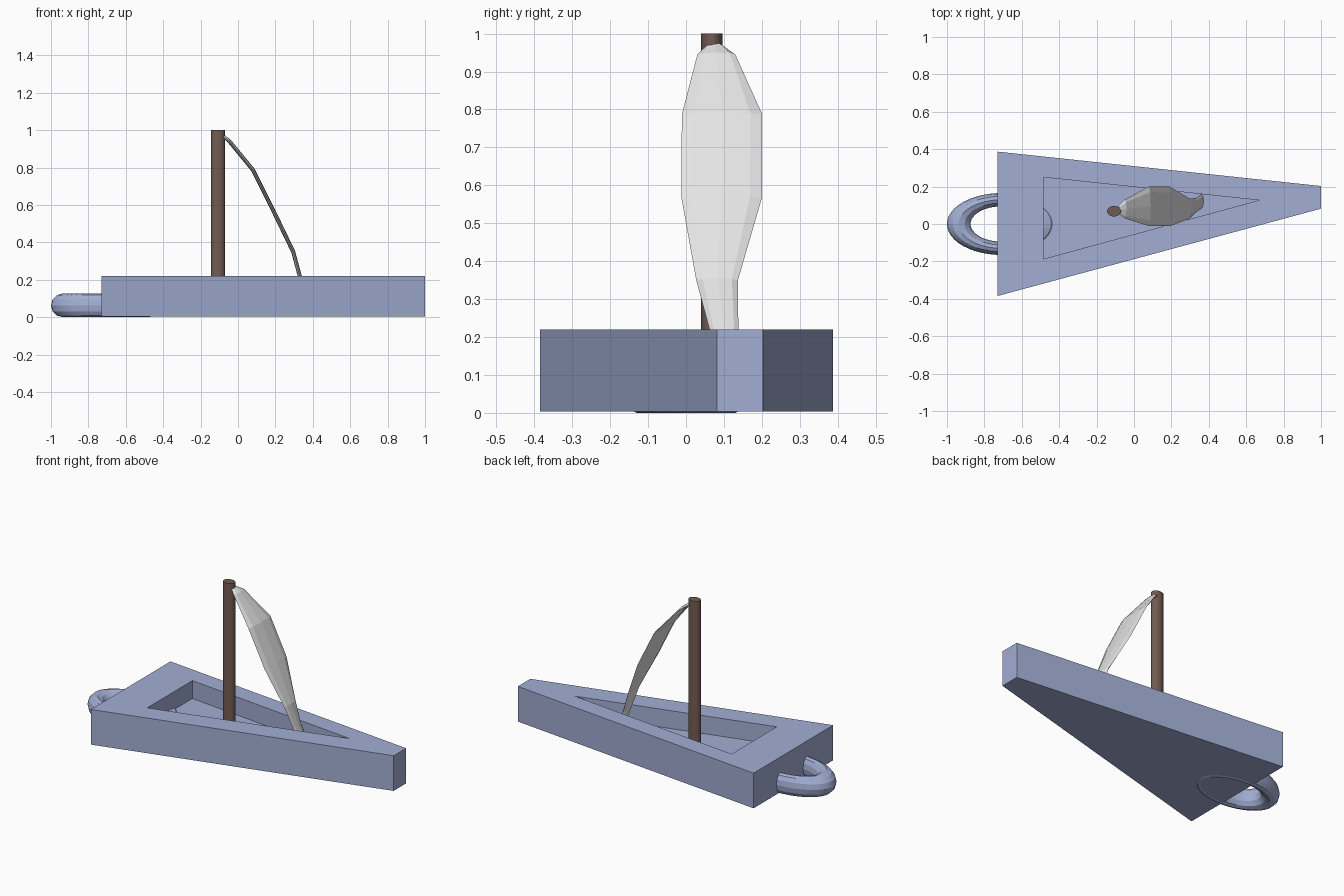
import bpy
import bmesh
from math import radians, cos, sin, tau

cube = bpy.data.objects.get("Cube")
if cube:
    bpy.data.objects.remove(cube, do_unlink=True)


def material(name, rgb):
    mat = bpy.data.materials.new(name)
    mat.use_nodes = True
    mat.diffuse_color = (*rgb, 1)
    mat.node_tree.nodes["Principled BSDF"].inputs["Base Color"].default_value = (*rgb, 1)
    return mat


blue = material("hull blue", (0.36, 0.42, 0.65))
brown = material("mast brown", (0.17, 0.105, 0.085))
white = material("sail white", (0.78, 0.78, 0.78))


def finish(name, bm, mat):
    bmesh.ops.recalc_face_normals(bm, faces=bm.faces)
    mesh = bpy.data.meshes.new(name)
    bm.to_mesh(mesh)
    bm.free()
    mesh.materials.append(mat)
    obj = bpy.data.objects.new(name, mesh)
    bpy.context.collection.objects.link(obj)
    return obj


def ring(bm, points, z):
    return [bm.verts.new((x, y, z)) for x, y in points]


def bridge(bm, a, b):
    for i in range(len(a)):
        j = (i + 1) % len(a)
        bm.faces.new((a[i], a[j], b[j], b[i]))


# Wedge hull with a triangular well
BOTTOM, FLOOR, DECK = 0.004, 0.11, 0.22
outline = [(-0.73, -0.385), (1, 0.082), (1, 0.203), (-0.73, 0.387)]
well = [(-0.485, -0.187), (0.668, 0.127), (-0.485, 0.25)]
bm = bmesh.new()
base = ring(bm, outline, BOTTOM)
rim = ring(bm, outline, DECK)
lip = ring(bm, well, DECK)
floor = ring(bm, well, FLOOR)
bm.faces.new(base)
bm.faces.new(floor)
bridge(bm, base, rim)
bridge(bm, lip, floor)
bm.faces.new((rim[0], rim[1], lip[1], lip[0]))
bm.faces.new((rim[1], rim[2], lip[1]))
bm.faces.new((rim[2], rim[3], lip[2], lip[1]))
bm.faces.new((rim[3], rim[0], lip[0], lip[2]))
finish("hull", bm, blue)

# Oval tow ring through the stern
bpy.ops.mesh.primitive_torus_add(major_radius=0.23, minor_radius=0.063,
                                 major_segments=48, minor_segments=12,
                                 location=(-0.707, 0, 0.063))
tow_ring = bpy.context.object
tow_ring.name = "tow_ring"
tow_ring.scale.y = 0.565
tow_ring.data.materials.append(blue)

# Oval mast
bpy.ops.mesh.primitive_cylinder_add(vertices=32, radius=1, depth=0.9,
                                    location=(-0.107, 0.068, 0.55))
mast = bpy.context.object
mast.name = "mast"
mast.scale = (0.037, 0.028, 1)
mast.data.materials.append(brown)
bpy.ops.object.shade_smooth_by_angle(angle=radians(30))

# Bowed sail: x, z, centre y, half width for each section
sections = [(-0.085, 0.97, 0.075, 0.02), (-0.05, 0.945, 0.08, 0.05),
            (0.08, 0.787, 0.095, 0.106), (0.19, 0.567, 0.094, 0.106),
            (0.295, 0.35, 0.082, 0.055), (0.33, 0.22, 0.1, 0.038),
            (0.362, 0.105, 0.122, 0.038)]
SIDES, THICK = 8, 0.011
bm = bmesh.new()
loops = []
for x, z, y, half in sections:
    loop = []
    for k in range(SIDES):
        a = tau * k / SIDES
        off = THICK * sin(a)
        loop.append(bm.verts.new((x + off * 0.9, y + half * cos(a), z + off * 0.45)))
    loops.append(loop)
for a, b in zip(loops, loops[1:]):
    bridge(bm, a, b)
bm.faces.new(loops[0])
bm.faces.new(loops[-1])
finish("sail", bm, white)
